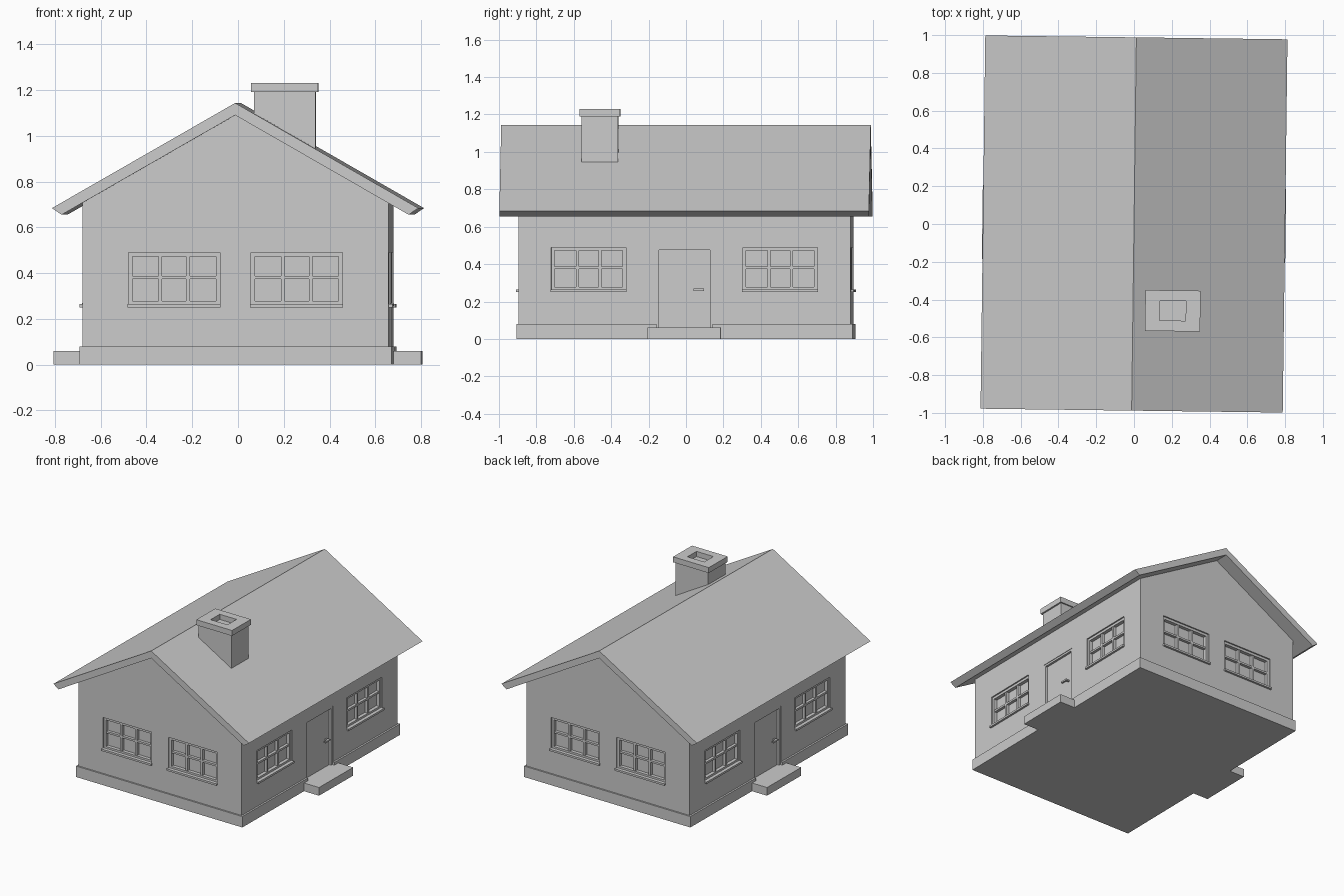
import bpy, bmesh, math
from mathutils import Matrix

if "Cube" in bpy.data.objects:
    bpy.data.objects.remove(bpy.data.objects["Cube"])

TURN = Matrix.Rotation(math.radians(-0.73), 4, 'Z')   # whole house sits slightly turned


def add_box(bm, x0, x1, y0, y1, z0, z1, m=Matrix()):
    s = Matrix.Diagonal((x1 - x0, y1 - y0, z1 - z0, 1))
    t = Matrix.Translation(((x0 + x1) / 2, (y0 + y1) / 2, (z0 + z1) / 2))
    bmesh.ops.create_cube(bm, size=1, matrix=m @ t @ s)


def finish(name, bm):
    bmesh.ops.recalc_face_normals(bm, faces=bm.faces)
    me = bpy.data.meshes.new(name)
    bm.to_mesh(me)
    bm.free()
    ob = bpy.data.objects.new(name, me)
    ob.matrix_world = TURN
    bpy.context.collection.objects.link(ob)
    return ob


def boxes(name, items, m=Matrix()):
    bm = bmesh.new()
    for b in items:
        add_box(bm, *b, m=m)
    return finish(name, bm)


def extrude_y(name, profile, half):
    bm = bmesh.new()
    f = bm.faces.new([bm.verts.new((x, -half, z)) for x, z in profile])
    r = bmesh.ops.extrude_face_region(bm, geom=[f])
    vs = [v for v in r['geom'] if isinstance(v, bmesh.types.BMVert)]
    bmesh.ops.translate(bm, verts=vs, vec=(0, 2 * half, 0))
    return finish(name, bm)


WX, WY = 0.668, 0.887
W0, W1 = 0.26, 0.49      # window bottom and top
D0, D1 = 0.06, 0.49      # door bottom and top
DEEP = 0.05

# walls with gables, plinth, roof
walls = extrude_y("walls", [(-WX, 0.01), (WX, 0.01), (WX, 0.72), (0, 1.10), (-WX, 0.72)], WY)
plinth = boxes("plinth", [(-0.681, 0.681, -0.898, 0.898, 0, 0.08)])
extrude_y("roof", [(0, 1.143), (-0.80, 0.684), (-0.758, 0.655), (0, 1.09),
                   (0.758, 0.655), (0.80, 0.684)], 0.988)


def window(name, c, m):
    # frame, glazing bars, glass and sill; wall face is local y = 0, outward is -y
    a, b, t = c - 0.2, c + 0.2, 0.018
    f0, f1 = 0.01, DEEP
    items = [(a, a + t, f0, f1, W0, W1), (b - t, b, f0, f1, W0, W1),
             (a + t, b - t, f0, f1, W1 - t, W1), (a + t, b - t, f0, f1, W0, W0 + t),
             (a + t, b - t, 0.035, f1, W0 + t, W1 - t)]
    for k in (-1, 1):
        u = c + k * 0.061
        items.append((u - 0.008, u + 0.008, 0.014, f1, W0 + t, W1 - t))
    zm = 0.381
    items.append((a + t, b - t, 0.0145, f1, zm - 0.007, zm + 0.007))
    items.append((a - 0.003, b + 0.003, -0.015, f1, W0 - 0.01, W0 + 0.004))
    boxes(name, items, m)


def door(name, m):
    t = 0.014
    boxes(name + "_frame", [(-0.15, -0.15 + t, 0.004, DEEP, D0, D1),
                            (0.15 - t, 0.15, 0.004, DEEP, D0, D1),
                            (-0.15 + t, 0.15 - t, 0.004, DEEP, D1 - t, D1)], m)
    boxes(name + "_panel", [(-0.15 + t, 0.15 - t, 0.02, DEEP, D0, D1 - t)], m)
    boxes(name + "_handle", [(0.05, 0.105, -0.012, 0.0, 0.257, 0.269),
                             (0.09, 0.102, -0.002, 0.025, 0.258, 0.268)], m)
    boxes(name + "_step", [(-0.195, 0.195, WX - 0.803, 0.05, 0, 0.06)], m)


# four sides: openings are gathered in one cutter, fittings placed in them
cut = bmesh.new()
for i, side in enumerate(("front", "right", "back", "left")):
    dist, off = ((WY, 0.268), (WX, 0.512))[i % 2]
    m = Matrix.Rotation(i * math.pi / 2, 4, 'Z') @ Matrix.Translation((0, -dist, 0))
    for j, c in enumerate((-off, off)):
        add_box(cut, c - 0.2, c + 0.2, -0.1, DEEP - 0.002, W0, W1, m)
        window(f"{side}_window_{j + 1}", c, m)
    if i % 2:
        add_box(cut, -0.15, 0.15, -0.1, DEEP - 0.002, D0, D1, m)
        door(f"{side}_door", m)
cutter = finish("opening_cutter", cut)
cutter.hide_render = True
cutter.display_type = 'WIRE'
for ob in (walls, plinth):
    md = ob.modifiers.new("openings", 'BOOLEAN')
    md.operation = 'DIFFERENCE'
    md.solver = 'EXACT'
    md.object = cutter

# chimney shaft and hollow cap
cx, cy = 0.211, -0.457
boxes("chimney_shaft", [(cx - 0.134, cx + 0.134, cy - 0.098, cy + 0.098, 0.85, 1.192)])
ox, oy, ix, iy = 0.146, 0.108, 0.069, 0.052
boxes("chimney_cap", [(cx - ox, cx - ix, cy - oy, cy + oy, 1.19, 1.23),
                      (cx + ix, cx + ox, cy - oy, cy + oy, 1.19, 1.23),
                      (cx - ix, cx + ix, cy - oy, cy - iy, 1.19, 1.23),
                      (cx - ix, cx + ix, cy + iy, cy + oy, 1.19, 1.23)])
